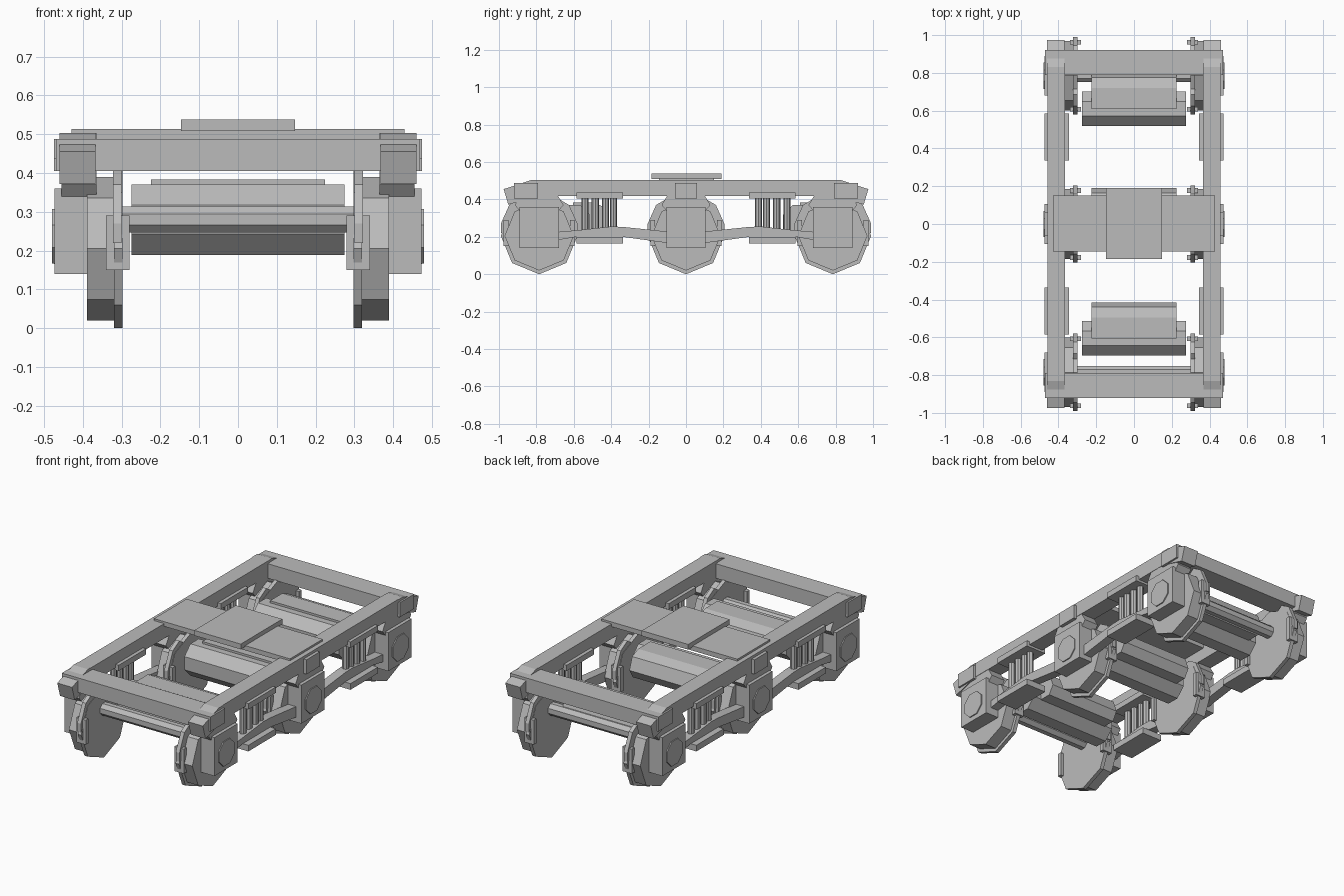
import bpy, bmesh, math

cube = bpy.data.objects.get("Cube")
if cube:
    bpy.data.objects.remove(cube, do_unlink=True)

GREY = (0.5, 0.5, 0.5, 1.0)
mat = bpy.data.materials.new("plain grey")
mat.use_nodes = True
mat.diffuse_color = GREY
bsdf = next(n for n in mat.node_tree.nodes if n.type == 'BSDF_PRINCIPLED')
bsdf.inputs["Base Color"].default_value = GREY


def prism(name, profile, x0, x1):
    """Extrude a (y, z) outline from x0 to x1."""
    bm = bmesh.new()
    a = [bm.verts.new((x0, y, z)) for y, z in profile]
    b = [bm.verts.new((x1, y, z)) for y, z in profile]
    bm.faces.new(a)
    bm.faces.new(b[::-1])
    n = len(a)
    for i in range(n):
        j = (i + 1) % n
        bm.faces.new((a[j], a[i], b[i], b[j]))
    bmesh.ops.recalc_face_normals(bm, faces=bm.faces)
    me = bpy.data.meshes.new(name)
    bm.to_mesh(me)
    bm.free()
    me.materials.append(mat)
    ob = bpy.data.objects.new(name, me)
    bpy.context.collection.objects.link(ob)
    return ob


def box(name, x0, x1, y0, y1, z0, z1):
    return prism(name, [(y0, z0), (y1, z0), (y1, z1), (y0, z1)], x0, x1)


def ngon(cy, cz, r, sides=8, turn=0.0):
    return [(cy + r * math.cos(turn + math.tau * i / sides),
             cz + r * math.sin(turn + math.tau * i / sides)) for i in range(sides)]


def flat_octagon(cy, cz, half):
    return ngon(cy, cz, half / math.cos(math.pi / 8), 8, math.pi / 8)


def pair(ob):
    """Mirror a left-hand part to the right side."""
    m = ob.modifiers.new("mirror", 'MIRROR')
    m.use_axis = (True, False, False)
    return ob


# Frame
pair(box("side_beam", 0.365, 0.457, -0.81, 0.81, 0.418, 0.503))
for s, end in ((-1, "front"), (1, "rear")):
    box(end + "_cross_beam", -0.47, 0.47, *sorted((s * 0.79, s * 0.92)), 0.405, 0.488)
    pair(prism(end + "_beam_end", [(s * 0.79, 0.503), (s * 0.83, 0.503), (s * 0.975, 0.455),
                                   (s * 0.95, 0.372), (s * 0.79, 0.418)], 0.367, 0.46))

# Centre bolster and pivot plate
box("bolster", -0.43, 0.43, -0.145, 0.15, 0.487, 0.514)
box("pivot_plate", -0.147, 0.147, -0.185, 0.19, 0.508, 0.538)
pair(box("bolster_side_plate", 0.45, 0.475, -0.06, 0.06, 0.405, 0.488))

# Wheelsets with axle boxes and brakes
for cy, tag in ((-0.785, "front"), (0.0, "middle"), (0.785, "rear")):
    pair(prism(tag + "_wheel_flange", ngon(cy, 0.205, 0.205), 0.298, 0.32))
    pair(prism(tag + "_wheel_tread", ngon(cy, 0.205, 0.185), 0.32, 0.39))
    prism(tag + "_axle", flat_octagon(cy, 0.28, 0.034), -0.3, 0.3)
    pair(box(tag + "_axle_box", 0.385, 0.474, cy - 0.105, cy + 0.105, 0.14, 0.36))
    pair(prism(tag + "_axle_cap", flat_octagon(cy, 0.237, 0.07), 0.47, 0.48))
    pair(prism(tag + "_pedestal", [(cy - 0.105, 0.34), (cy + 0.105, 0.34), (cy + 0.13, 0.37),
                                   (cy + 0.1, 0.42), (cy - 0.1, 0.42), (cy - 0.13, 0.37)],
               0.365, 0.455))
    for s in (-1, 1):
        pair(box(tag + "_brake_shoe", 0.28, 0.34,
                 *sorted((cy + s * 0.165, cy + s * 0.19)), 0.15, 0.29))
        pair(prism(tag + "_brake_hanger",
                   [(cy + s * 0.16, 0.22), (cy + s * 0.205, 0.22), (cy + s * 0.205, 0.27),
                    (cy + s * 0.16, 0.37), (cy + s * 0.10, 0.405), (cy + s * 0.07, 0.385)],
                   0.3, 0.323))

# Traction motors, all facing the same way
for cy, tag in ((-0.605, "front"), (0.0, "middle"), (0.61, "rear")):
    prism(tag + "_motor", flat_octagon(cy, 0.28, 0.091), -0.275, 0.275)
    prism(tag + "_motor_nose", [(cy, 0.383), (cy + 0.11, 0.383), (cy + 0.165, 0.36),
                                (cy + 0.19, 0.29), (cy + 0.16, 0.24), (cy, 0.24)],
          -0.225, 0.225)

# Spring groups and equaliser bars
for s, tag in ((-1, "front"), (1, "rear")):
    y0, y1 = sorted((s * 0.337, s * 0.585))
    pair(box(tag + "_spring_top_plate", 0.345, 0.475, y0, y1, 0.405, 0.438))
    pair(box(tag + "_spring_bottom_plate", 0.345, 0.475, y0, y1, 0.165, 0.2))
    for y in (0.387, 0.43, 0.485, 0.54):
        pair(prism(tag + "_spring", ngon(s * y, 0.32, 0.018, 8), 0, 0.01))
        # Stand the spring upright as a column between the plates
        ob = bpy.context.collection.objects[-1]
        bm = bmesh.new()
        bmesh.ops.create_cone(bm, cap_ends=True, segments=8, radius1=0.019,
                              radius2=0.019, depth=0.18)
        bmesh.ops.translate(bm, verts=bm.verts, vec=(0.41, s * y, 0.32))
        bm.to_mesh(ob.data)
        bm.free()
    pair(prism(tag + "_equaliser_bar",
               [(s * 0.07, 0.225), (s * 0.34, 0.253), (s * 0.40, 0.255), (s * 0.58, 0.235),
                (s * 0.70, 0.225), (s * 0.70, 0.18), (s * 0.585, 0.2), (s * 0.34, 0.2),
                (s * 0.10, 0.167), (s * 0.07, 0.167)], 0.385, 0.44))
